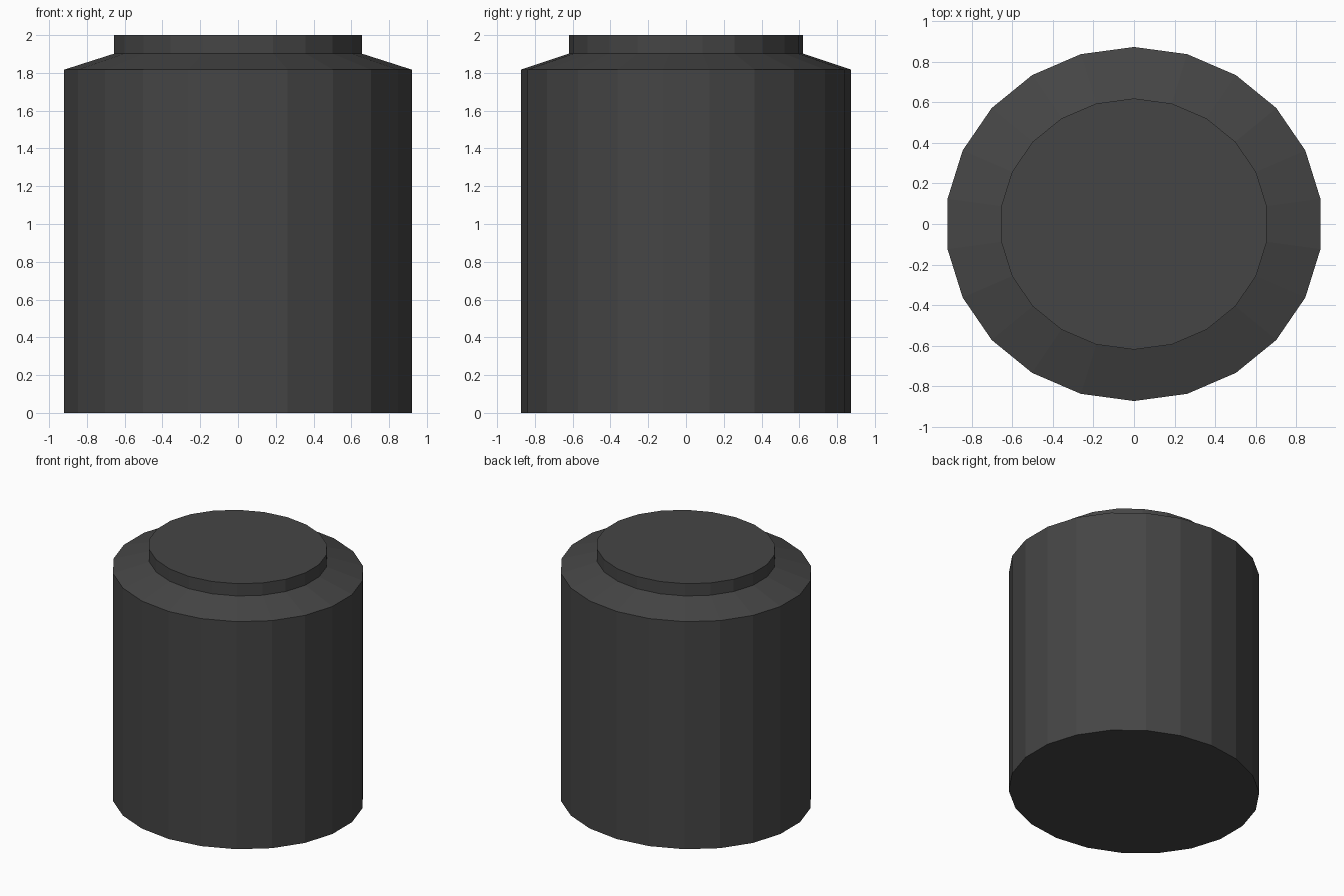
import bpy, bmesh, math

if "Cube" in bpy.data.objects:
    bpy.data.objects.remove(bpy.data.objects["Cube"])

SIDES = 22
# (x radius, y radius, height) rings from the base up to the neck rim
PROFILE = [(0.93, 0.874, 0.0), (0.93, 0.874, 1.817),
           (0.662, 0.62, 1.902), (0.662, 0.62, 2.0)]


def add_ring(bm, rx, ry, z):
    return [bm.verts.new((rx * math.sin(a), ry * math.cos(a), z))
            for a in (-2 * math.pi * i / SIDES for i in range(SIDES))]


# Canister body: slightly oval, faceted, with sloped shoulder and capped neck
bm = bmesh.new()
rings = [add_ring(bm, *p) for p in PROFILE]
for lower, upper in zip(rings, rings[1:]):
    for i in range(SIDES):
        j = (i + 1) % SIDES
        bm.faces.new((lower[i], lower[j], upper[j], upper[i]))
bm.faces.new(rings[0][::-1])
bm.faces.new(rings[-1])
bmesh.ops.recalc_face_normals(bm, faces=bm.faces)

mesh = bpy.data.meshes.new("canister")
bm.to_mesh(mesh)
bm.free()
canister = bpy.data.objects.new("canister", mesh)
bpy.context.collection.objects.link(canister)

# Dark finish
dark = bpy.data.materials.new("dark_grey")
dark.diffuse_color = (0.06, 0.06, 0.06, 1)
dark.use_nodes = True
dark.node_tree.nodes["Principled BSDF"].inputs["Base Color"].default_value = dark.diffuse_color
mesh.materials.append(dark)
